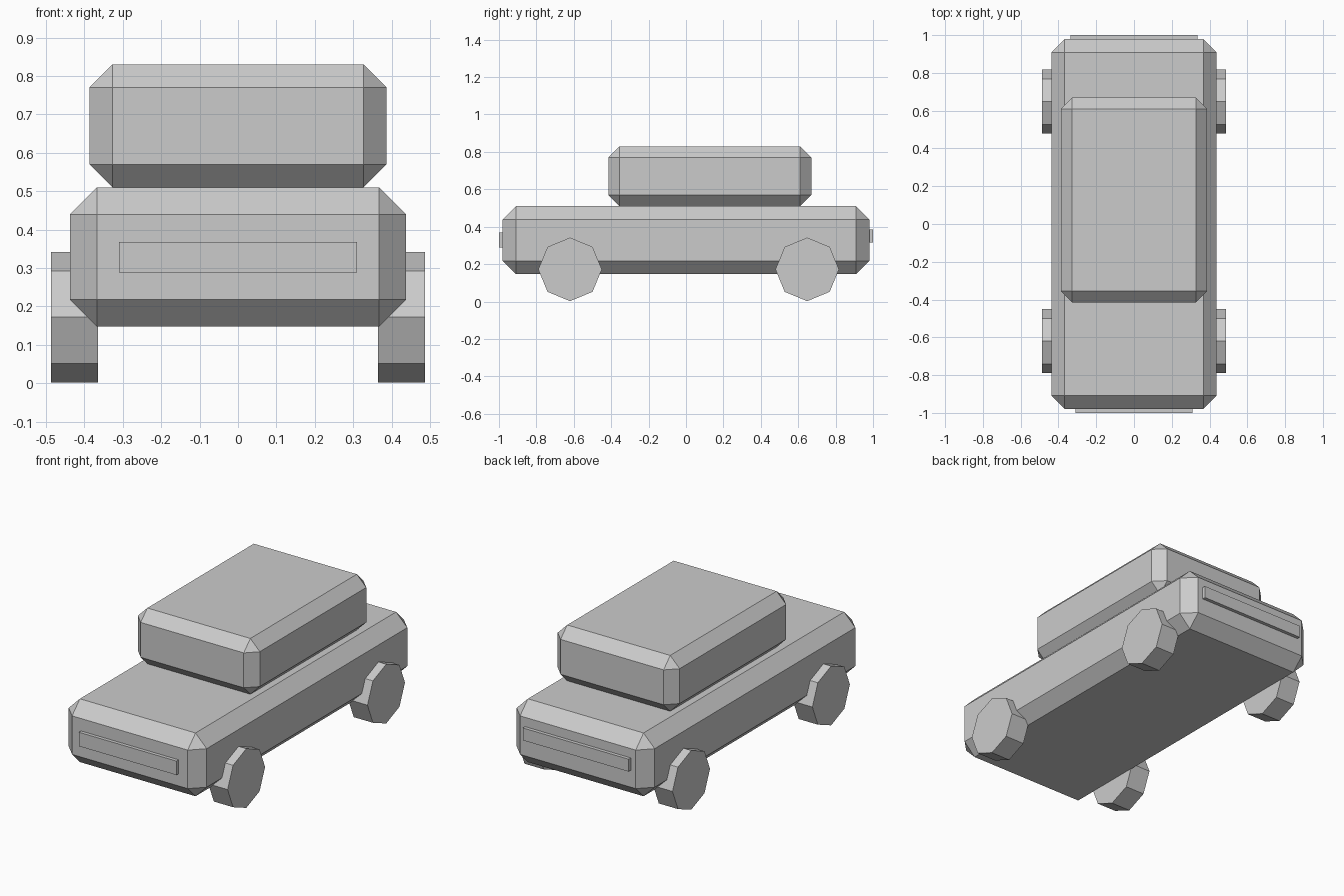
import bpy
import math

if "Cube" in bpy.data.objects:
    bpy.data.objects.remove(bpy.data.objects["Cube"])

# Single flat grey
grey = bpy.data.materials.new("plain grey")
grey.diffuse_color = (0.6, 0.6, 0.6, 1.0)
grey.use_nodes = True
grey.node_tree.nodes["Principled BSDF"].inputs["Base Color"].default_value = grey.diffuse_color


def box(name, low, high, chamfer=0.0):
    """Box between two corners, with optional one-segment chamfer on every edge."""
    centre = [(a + b) / 2 for a, b in zip(low, high)]
    size = [b - a for a, b in zip(low, high)]
    bpy.ops.mesh.primitive_cube_add(size=1, location=centre)
    obj = bpy.context.object
    obj.name = name
    obj.scale = size
    bpy.ops.object.transform_apply(location=False, rotation=False, scale=True)
    obj.data.materials.append(grey)
    if chamfer:
        mod = obj.modifiers.new("chamfer", 'BEVEL')
        mod.width = chamfer
        mod.segments = 1
        mod.limit_method = 'NONE'
    return obj


def wheel(name, x, y):
    """Eight-sided wheel with a corner at the top."""
    bpy.ops.mesh.primitive_cylinder_add(
        vertices=8, radius=0.17, depth=0.122,
        location=(x, y, 0.172), rotation=(0, math.pi / 2, 0))
    obj = bpy.context.object
    obj.name = name
    obj.data.materials.append(grey)


# Lower body and cabin
box("car_body", (-0.438, -0.98, 0.147), (0.438, 0.98, 0.51), 0.071)
box("cabin", (-0.387, -0.415, 0.51), (0.387, 0.67, 0.83), 0.06)

# Front grille bar and rear light bar
box("front_bar", (-0.31, -1.0, 0.288), (0.31, -0.96, 0.368))
box("rear_bar", (-0.336, 0.96, 0.315), (0.336, 1.0, 0.386))

# Four wheels
for side, x in (("left", -0.426), ("right", 0.426)):
    for end, y in (("front", -0.62), ("rear", 0.648)):
        wheel(f"{end}_{side}_wheel", x, y)
